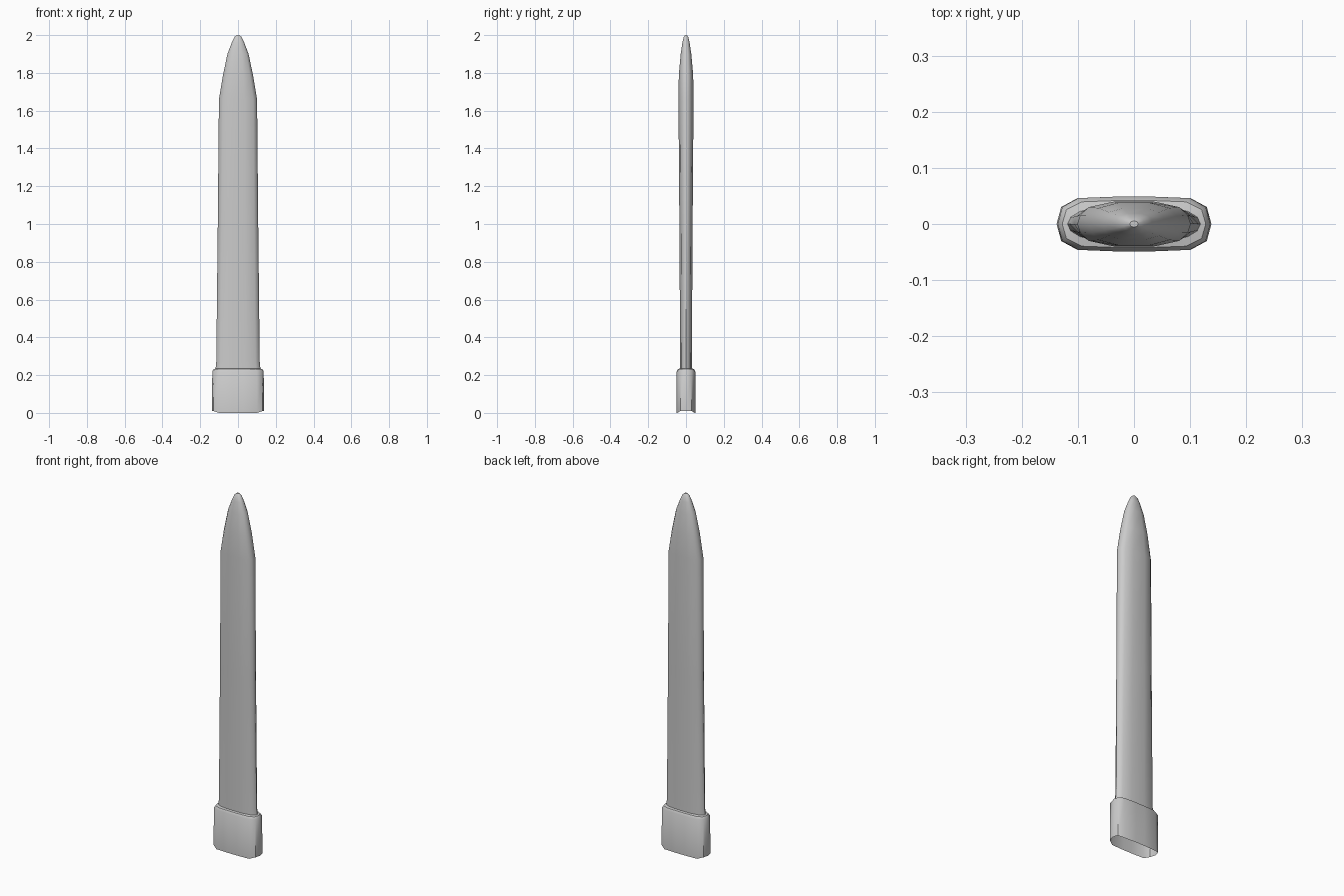
import bpy, bmesh, math

if "Cube" in bpy.data.objects:
    bpy.data.objects.remove(bpy.data.objects["Cube"])

grey = bpy.data.materials.new("plain_grey")
grey.diffuse_color = (0.6, 0.6, 0.6, 1)
grey.use_nodes = True
grey.node_tree.nodes["Principled BSDF"].inputs["Base Color"].default_value = grey.diffuse_color

# quarter outlines of the cross-sections, scaled by half width and half depth
BLADE = [(1, 0), (0.95, 0.4), (0.8, 0.75), (0.35, 1)]
COLLAR = [(1, 0), (0.94, 0.62), (0.73, 0.94), (0.2, 1)]


def full_outline(q):
    """Mirror a quarter outline into a closed loop."""
    half = q + [(-x, y) for x, y in reversed(q)]
    return half + [(x, -y) for x, y in reversed(half[1:-1])]


def loft(name, stations, cap_top=False):
    bm = bmesh.new()
    rings = []
    for quarter, z, hx, hy in stations:
        rings.append([bm.verts.new((x * hx, y * hy, z)) for x, y in full_outline(quarter)])
    for a, b in zip(rings, rings[1:]):
        n = len(a)
        for i in range(n):
            j = (i + 1) % n
            bm.faces.new((a[i], a[j], b[j], b[i]))
    if cap_top:
        bm.faces.new(rings[-1])
    me = bpy.data.meshes.new(name)
    bm.to_mesh(me)
    bm.free()
    me.materials.append(grey)
    ob = bpy.data.objects.new(name, me)
    bpy.context.collection.objects.link(ob)
    bpy.context.view_layer.objects.active = ob
    ob.select_set(True)
    bpy.ops.object.shade_smooth_by_angle(angle=math.radians(40))
    ob.select_set(False)
    return ob


# long tapering sheath with a rounded point
loft("sheath_body", [
    (BLADE, 0.22, 0.12, 0.031),
    (BLADE, 0.27, 0.115, 0.031),
    (BLADE, 1.00, 0.107, 0.035),
    (BLADE, 1.66, 0.101, 0.04),
    (BLADE, 1.79, 0.079, 0.038),
    (BLADE, 1.90, 0.056, 0.028),
    (BLADE, 1.96, 0.033, 0.019),
    (BLADE, 1.99, 0.019, 0.012),
    (BLADE, 2.00, 0.007, 0.005),
], cap_top=True)

# collar around the open mouth, with a stepped-in shoulder
collar = loft("mouth_collar", [
    (COLLAR, 0.005, 0.138, 0.049),
    (COLLAR, 0.22, 0.136, 0.049),
    (COLLAR, 0.232, 0.128, 0.042),
    (BLADE, 0.235, 0.117, 0.031),
])
# the mouth rim dips slightly towards the middle
for v in collar.data.vertices:
    if v.co.z < 0.01:
        v.co.z = 0.0 if abs(v.co.x) < 0.11 else 0.01
